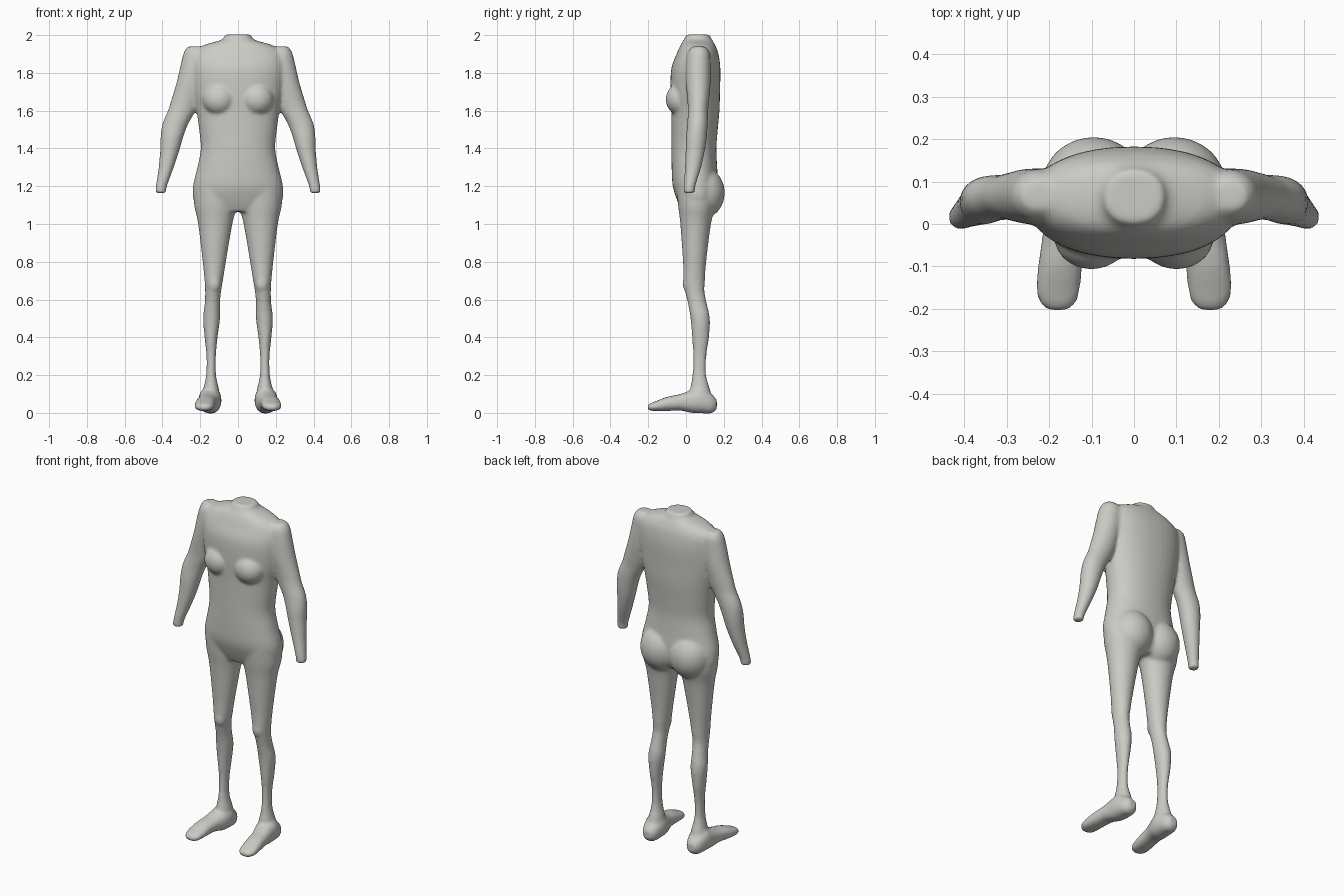
import bpy
import bmesh
from math import cos, sin, pi, copysign
from mathutils import Matrix, Vector

default_cube = bpy.data.objects.get("Cube")
if default_cube:
    bpy.data.objects.remove(default_cube)

SIDES = 40
STEPS = 5
bm = bmesh.new()


def spline(a, b, c, d, t):
    """Catmull-Rom blend of four section tuples."""
    return [0.5 * (2 * q + (r - p) * t + (2 * p - 5 * q + 4 * r - s) * t * t
                   + (3 * q - p - 3 * r + s) * t ** 3)
            for p, q, r, s in zip(a, b, c, d)]


def refine(sections):
    last = len(sections) - 1
    rows = []
    for i in range(last):
        around = [sections[min(max(i + k, 0), last)] for k in (-1, 0, 1, 2)]
        rows += [spline(*around, step / STEPS) for step in range(STEPS)]
    return rows + [sections[last]]


def loft(sections, side=1, power=2.0, along_y=False):
    """Skin rounded rings given as (position, x min, x max, depth min, depth max)."""
    rings = []
    for pos, x0, x1, d0, d1 in refine(sections):
        ring = []
        for k in range(SIDES):
            angle = 2 * pi * k / SIDES
            u, v = (copysign(abs(f) ** (2 / power), f)
                    for f in (cos(angle), sin(angle)))
            x = side * ((x0 + x1) / 2 + u * (x1 - x0) / 2)
            d = (d0 + d1) / 2 + v * (d1 - d0) / 2
            ring.append(bm.verts.new((x, pos, d) if along_y else (x, d, pos)))
        rings.append(ring)
    for low, high in zip(rings, rings[1:]):
        for k in range(SIDES):
            n = (k + 1) % SIDES
            bm.faces.new((low[k], low[n], high[n], high[k]))
    bm.faces.new(rings[0])
    bm.faces.new(rings[-1])


def ellipsoid(centre, radii, side=1):
    x, y, z = centre
    place = Matrix.Translation((side * x, y, z)) @ Matrix.Diagonal(Vector(radii)).to_4x4()
    bmesh.ops.create_uvsphere(bm, u_segments=32, v_segments=20, radius=1, matrix=place)


# Torso: height, half width, front, back
torso = [
    (2.003, .07, .003, .125), (1.975, .088, -.012, .138), (1.945, .185, -.03, .155),
    (1.9, .24, -.05, .172), (1.82, .25, -.078, .182), (1.7, .24, -.082, .18),
    (1.6, .22, -.078, .177), (1.5, .206, -.077, .168), (1.4, .197, -.077, .161),
    (1.3, .215, -.076, .165), (1.2, .238, -.07, .172), (1.12, .232, -.045, .165),
    (1.065, .17, -.02, .13),
]
loft([(z, -w, w, f, b) for z, w, f, b in torso], power=2.2)

# Arm, shoulder to open wrist: height, inner, outer, front, back
arm = [
    (1.94, .19, .265, .035, .1), (1.91, .16, .286, .01, .124), (1.85, .15, .302, 0, .13),
    (1.75, .17, .325, 0, .13), (1.65, .2, .355, .008, .122), (1.6, .223, .371, .01, .117),
    (1.53, .263, .4, .007, .115), (1.46, .29, .41, 0, .11), (1.39, .31, .412, -.002, .1),
    (1.3, .34, .42, -.006, .08), (1.2, .376, .435, -.012, .05), (1.163, .379, .438, -.012, .046),
]

# Leg, hip to ankle
leg = [
    (1.2, .01, .235, -.05, .16), (1.1, .006, .232, -.042, .155), (1.0, .03, .211, -.03, .132),
    (.8, .064, .187, -.016, .107), (.7, .08, .177, -.014, .1), (.64, .09, .174, -.004, .098),
    (.58, .095, .176, .01, .11), (.5, .095, .185, .024, .126), (.4, .108, .177, .032, .122),
    (.3, .117, .167, .038, .108), (.2, .116, .169, .034, .107), (.12, .1, .185, .02, .128),
    (.06, .095, .195, .01, .14),
]

# Foot, heel to toe: distance, inner, outer, sole, instep
foot = [
    (.163, .12, .17, .02, .07), (.135, .1, .192, -.002, .1), (.08, .088, .207, -.002, .135),
    (.03, .093, .21, 0, .122), (-.03, .112, .216, .012, .1), (-.1, .122, .226, .01, .085),
    (-.16, .128, .23, .01, .062), (-.19, .14, .218, .012, .05), (-.204, .162, .198, .02, .04),
]

for side in (1, -1):
    loft(arm, side)
    loft(leg, side)
    loft(foot, side, power=2.3, along_y=True)
    # Bust, buttock and kneecap
    ellipsoid((.1, -.03, 1.66), (.088, .077, .085), side)
    ellipsoid((.095, .09, 1.165), (.122, .115, .135), side)
    ellipsoid((.127, .012, .685), (.035, .03, .05), side)

bmesh.ops.recalc_face_normals(bm, faces=bm.faces)
mesh = bpy.data.meshes.new("body")
bm.to_mesh(mesh)
bm.free()
body = bpy.data.objects.new("body", mesh)
bpy.context.collection.objects.link(body)

# Fuse the overlapping parts into one soft skin
fuse = body.modifiers.new("fuse", "REMESH")
fuse.mode = "VOXEL"
fuse.voxel_size = .009
fuse.use_smooth_shade = True
soften = body.modifiers.new("soften", "SMOOTH")
soften.factor = .5
soften.iterations = 6

# Plain grey skin
grey = bpy.data.materials.new("warm grey")
grey.use_nodes = True
colour = (.6, .6, .565, 1)
grey.diffuse_color = colour
grey.node_tree.nodes["Principled BSDF"].inputs["Base Color"].default_value = colour
mesh.materials.append(grey)
for face in mesh.polygons:
    face.use_smooth = True
